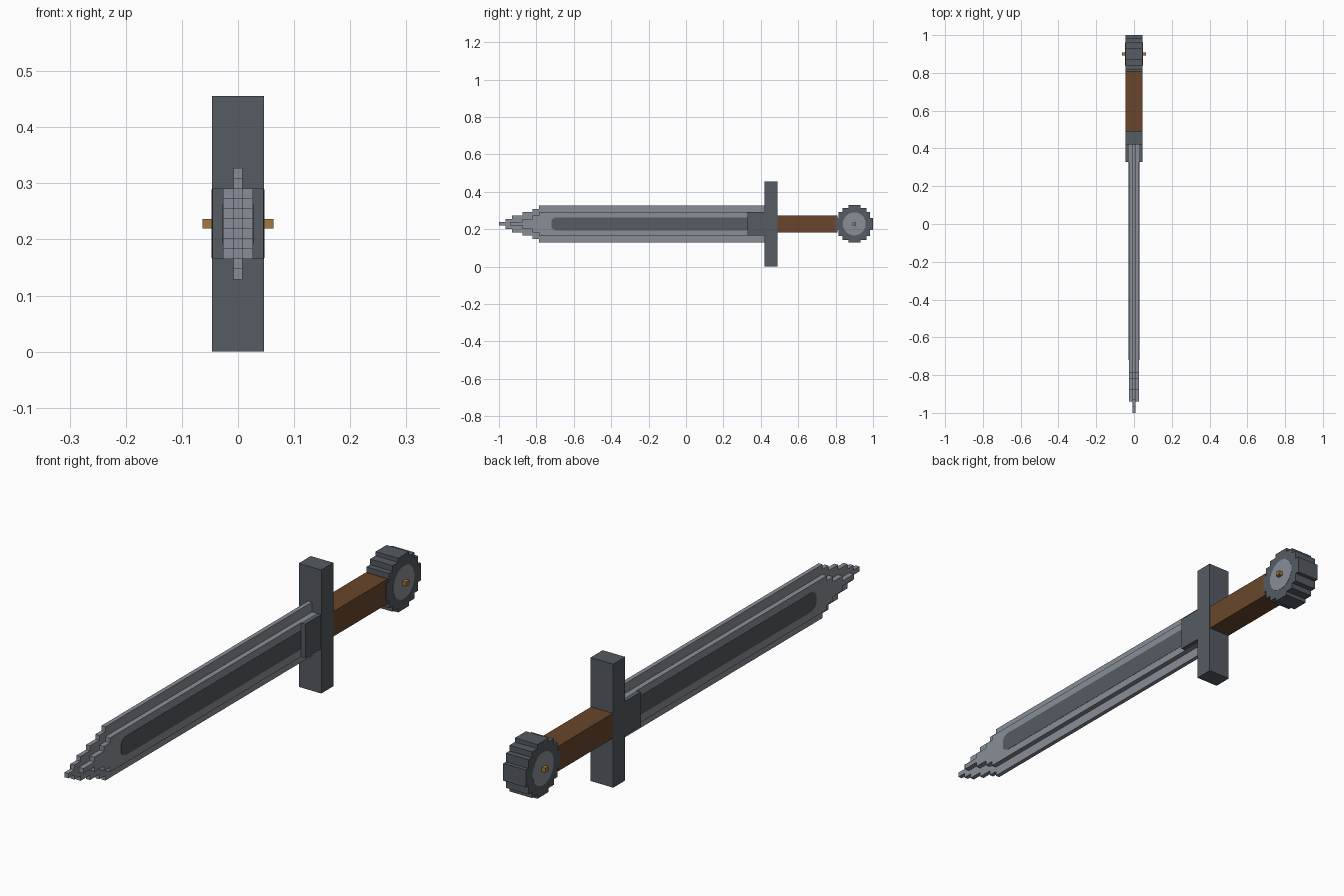
import bpy, bmesh, math

cube = bpy.data.objects.get("Cube")
if cube:
    bpy.data.objects.remove(cube, do_unlink=True)

MID = 0.228       # height of the sword's long axis
STEP = 0.018      # height of one blade tip step


def material(name, rgb):
    m = bpy.data.materials.new(name)
    m.use_nodes = True
    m.diffuse_color = (*rgb, 1)
    m.node_tree.nodes["Principled BSDF"].inputs["Base Color"].default_value = (*rgb, 1)
    return m


dark_steel = material("dark steel", (0.09, 0.106, 0.122))
light_steel = material("light steel", (0.25, 0.268, 0.31))
leather = material("brown leather", (0.14, 0.062, 0.025))
brass = material("brass", (0.35, 0.195, 0.045))


def slab(name, outline, half_x, mat, x0=0.0):
    """Extrude a (y, height from axis) outline along x."""
    bm = bmesh.new()
    face = bm.faces.new([bm.verts.new((x0 - half_x, y, MID + h)) for y, h in outline])
    ext = bmesh.ops.extrude_face_region(bm, geom=[face])
    moved = [g for g in ext["geom"] if isinstance(g, bmesh.types.BMVert)]
    bmesh.ops.translate(bm, verts=moved, vec=(2 * half_x, 0, 0))
    bmesh.ops.recalc_face_normals(bm, faces=bm.faces)
    mesh = bpy.data.meshes.new(name)
    bm.to_mesh(mesh)
    bm.free()
    mesh.materials.append(mat)
    obj = bpy.data.objects.new(name, mesh)
    bpy.context.collection.objects.link(obj)
    return obj


def box(name, y0, y1, half_h, half_x, mat):
    return slab(name, [(y0, -half_h), (y1, -half_h), (y1, half_h), (y0, half_h)], half_x, mat)


def stepped_blade(name, tips, half_x):
    """Blade outline whose tip narrows by one step at each y in tips (point first)."""
    upper = []
    for i, y in enumerate(tips):
        h = STEP * (i + 0.5)
        if i:
            upper.append((y, h - STEP))
        upper.append((y, h))
    upper.append((0.43, upper[-1][1]))
    return slab(name, upper + [(y, -h) for y, h in reversed(upper)], half_x, light_steel)


# Blade: thin cutting edge and thick core
stepped_blade("blade_edge", [-1.0, -0.965, -0.93, -0.875, -0.82, -0.785], 0.008)
stepped_blade("blade_core", [-0.94, -0.875, -0.82, -0.785], 0.027)

# Dark fuller panels on both faces of the blade
ends = [(-0.72, 0.017), (-0.712, 0.027), (-0.695, 0.035),
        (0.325, 0.035), (0.34, 0.027)]
fuller = ends + [(y, -h) for y, h in reversed(ends)]
for side, label in ((1, "left"), (-1, "right")):
    slab("fuller_" + label, fuller, 0.001, dark_steel, side * 0.027)

# Guard, collar and grip
box("guard", 0.42, 0.49, 0.228, 0.046, dark_steel)
box("collar", 0.328, 0.425, 0.063, 0.0455, dark_steel)
box("grip", 0.485, 0.81, 0.046, 0.0445, leather)

# Pommel: stepped round block, made from one quarter repeated four times
PY = 0.9
quarter = [(0.1, -0.032), (0.1, 0.032), (0.085, 0.032), (0.085, 0.064),
           (0.064, 0.064), (0.064, 0.085), (0.032, 0.085)]
rim = []
for k in range(4):
    c, s = ((1, 0), (0, 1), (-1, 0), (0, -1))[k]
    rim += [(PY + c * a - s * b, s * a + c * b) for a, b in quarter]
slab("pommel", rim, 0.046, dark_steel)

# Light discs on both pommel faces, and the brass pin through them
disc = [(PY + 0.062 * math.cos(math.tau * (i + 0.5) / 16),
         0.062 * math.sin(math.tau * (i + 0.5) / 16)) for i in range(16)]
for side, label in ((1, "left"), (-1, "right")):
    slab("pommel_disc_" + label, disc, 0.001, light_steel, side * 0.046)
box("pommel_pin", PY - 0.009, PY + 0.009, 0.0085, 0.063, brass)
